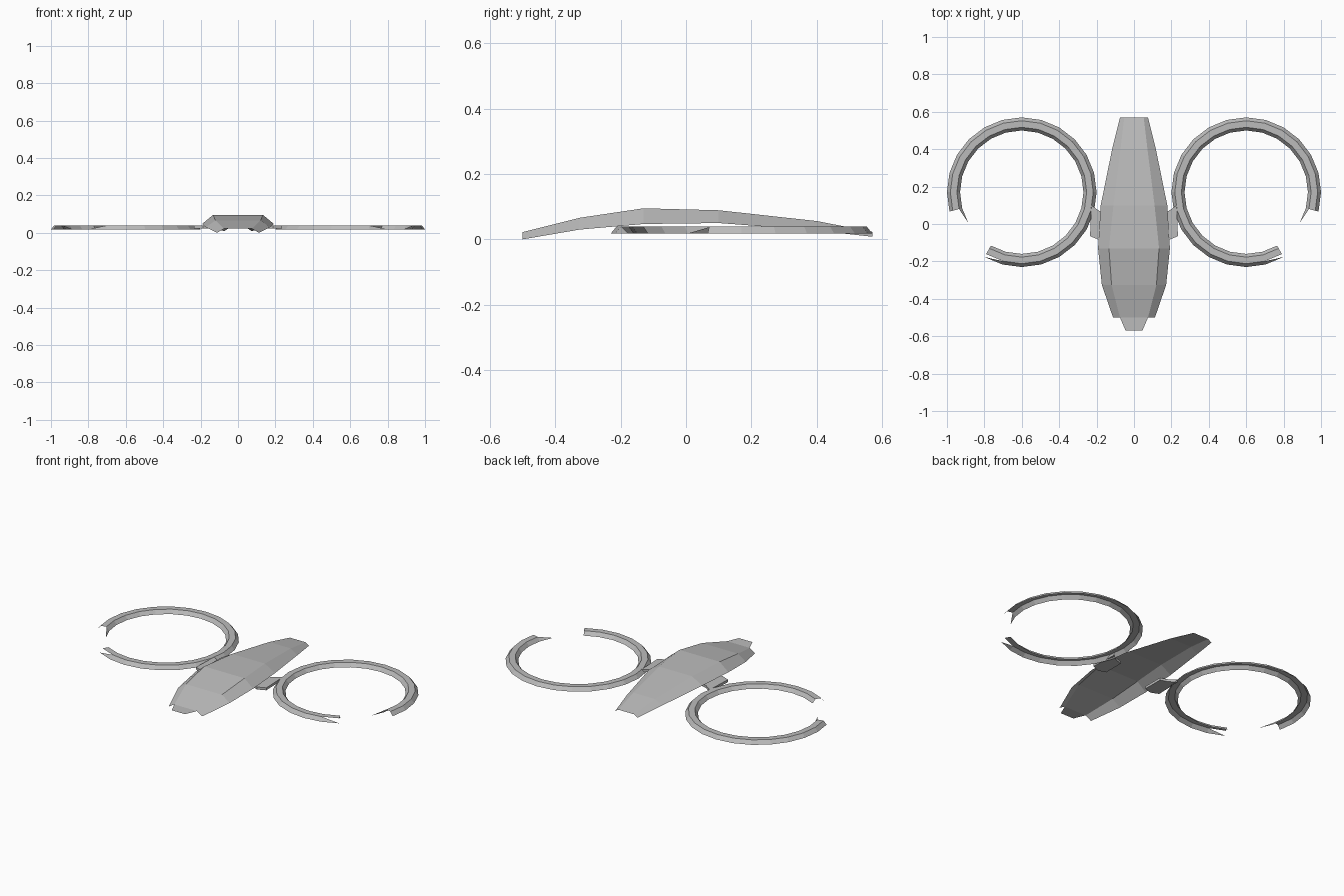
import bpy
import bmesh
import math

old = bpy.data.objects.get("Cube")
if old:
    bpy.data.objects.remove(old, do_unlink=True)

# Single grey material
grey = bpy.data.materials.new("hull_grey")
grey.use_nodes = True
colour = (0.5, 0.5, 0.5, 1)
grey.diffuse_color = colour
grey.node_tree.nodes["Principled BSDF"].inputs["Base Color"].default_value = colour


def finish(name, bm):
    mesh = bpy.data.meshes.new(name)
    bm.to_mesh(mesh)
    bm.free()
    mesh.materials.append(grey)
    obj = bpy.data.objects.new(name, mesh)
    bpy.context.collection.objects.link(obj)
    return obj


def loft(bm, sections):
    """Join rows of points with quads and return the vertex rows."""
    rows = [[bm.verts.new(p) for p in s] for s in sections]
    for a, b in zip(rows, rows[1:]):
        for i in range(len(a) - 1):
            bm.faces.new((a[i], b[i], b[i + 1], a[i + 1]))
    return rows


# Hull: open arched shell; y, roof half width, roof z, rim half width, rim z
stations = [
    (-0.50, 0.075, 0.022, 0.112, 0.0),
    (-0.325, 0.12, 0.066, 0.172, 0.03),
    (-0.13, 0.134, 0.095, 0.192, 0.047),
    (0.10, 0.11, 0.089, 0.178, 0.05),
    (0.40, 0.072, 0.056, 0.117, 0.027),
    (0.57, 0.052, 0.023, 0.075, 0.008),
]
bm = bmesh.new()
rows = loft(bm, [[(-rim, y, rz), (-roof, y, tz), (roof, y, tz), (rim, y, rz)]
                 for y, roof, tz, rim, rz in stations])
# Flat nose tab
tip = [bm.verts.new((x, -0.57, 0.022)) for x in (-0.045, 0.045)]
bm.faces.new((tip[0], rows[0][1], rows[0][2], tip[1]))
bmesh.ops.reverse_faces(bm, faces=[f for f in bm.faces if f.normal.z < 0])
bm.normal_update()
for f in bm.faces:
    if f.normal.z < 0:
        f.normal_flip()
finish("hull_shell", bm)

# Rotor guards: open-bottomed bevelled rings with a gap and ragged ends
PROFILE = [(0.40, 0.018), (0.382, 0.04), (0.347, 0.04), (0.33, 0.018)]


def ring_point(side, radius, z, degrees):
    a = math.radians(degrees)
    return (side * (0.6 + radius * math.cos(a)), 0.17 + radius * math.sin(a), z)


def guard(name, side):
    bm = bmesh.new()
    rows = loft(bm, [[ring_point(side, r, z, d) for r, z in PROFILE]
                     for d in range(-15, 286, 15)])
    # Inner spike at one end
    spike = bm.verts.new(ring_point(side, *PROFILE[3], -30))
    bm.faces.new((rows[0][2], rows[0][3], spike))
    # Last stretch: full top and inner slope, outer slope tapering to a spike
    end = [bm.verts.new(ring_point(side, r, z, 300)) for r, z in PROFILE]
    last = rows[-1]
    bm.faces.new((last[0], end[0], last[1]))
    for i in (1, 2):
        bm.faces.new((last[i], end[i], end[i + 1], last[i + 1]))
    bm.normal_update()
    for f in bm.faces:
        if f.normal.z < 0:
            f.normal_flip()
    finish(name, bm)


# Mounts: thin angular plates between hull and guard
OUTLINE = [(0.14, 0.055), (0.18, 0.066), (0.228, 0.1),
           (0.235, -0.065), (0.187, -0.085), (0.14, -0.07)]


def mount(name, side):
    bm = bmesh.new()
    base = bm.faces.new([bm.verts.new((side * x, y, 0.024)) for x, y in OUTLINE])
    ext = bmesh.ops.extrude_face_region(bm, geom=[base])
    raised = [v for v in ext["geom"] if isinstance(v, bmesh.types.BMVert)]
    bmesh.ops.translate(bm, verts=raised, vec=(0, 0, 0.015))
    bmesh.ops.recalc_face_normals(bm, faces=bm.faces)
    finish(name, bm)


for label, side in (("left", 1), ("right", -1)):
    guard(label + "_rotor_guard", side)
    mount(label + "_guard_mount", side)
